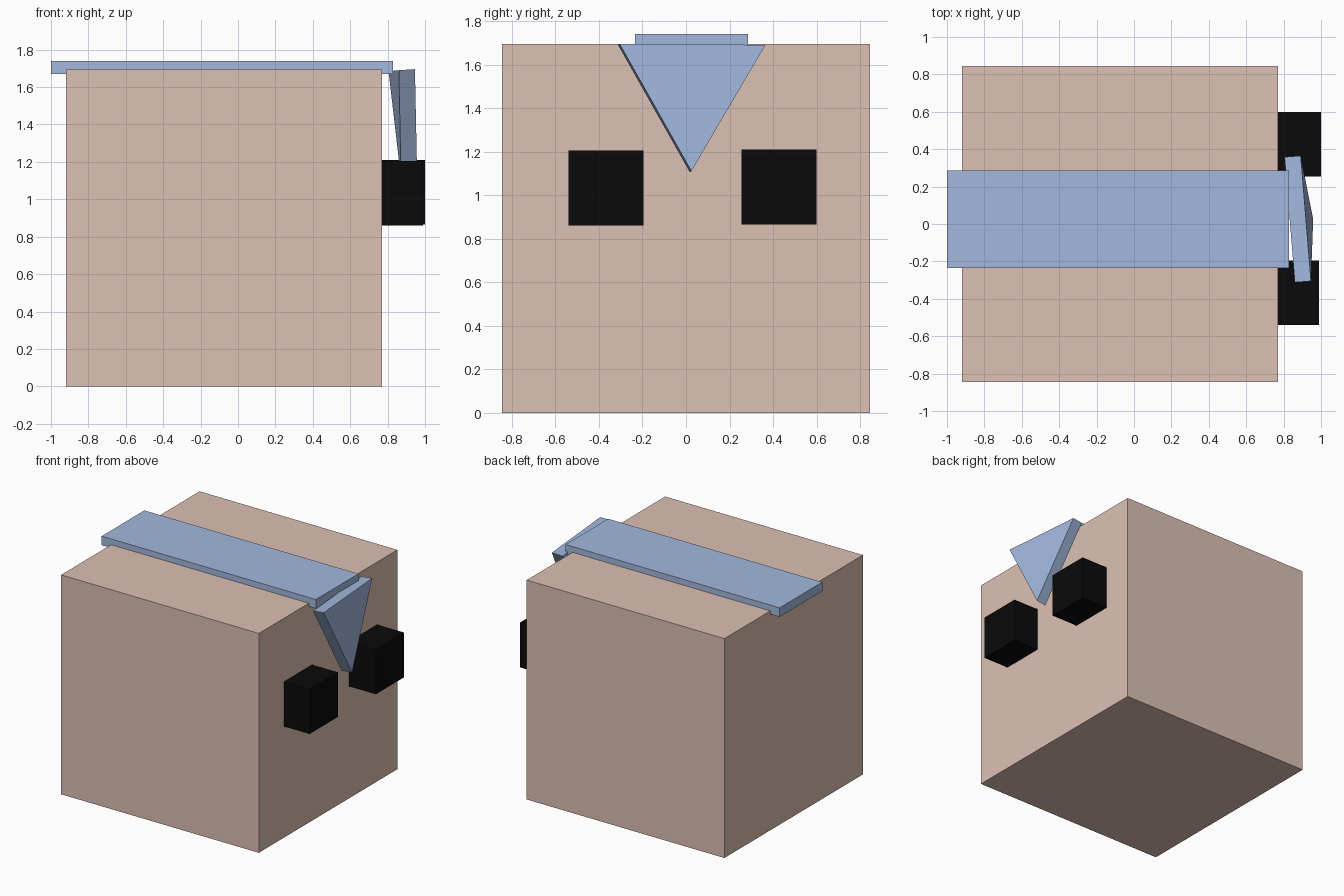
import bpy
from mathutils import Vector

if "Cube" in bpy.data.objects:
    bpy.data.objects.remove(bpy.data.objects["Cube"])


def material(name, rgb):
    m = bpy.data.materials.new(name)
    m.diffuse_color = (*rgb, 1)
    m.use_nodes = True
    m.node_tree.nodes["Principled BSDF"].inputs["Base Color"].default_value = m.diffuse_color
    return m


skin = material("skin", (0.72, 0.53, 0.45))
blue = material("blue", (0.36, 0.48, 0.73))
black = material("black", (0.003, 0.003, 0.003))


def box(name, lo, hi, mat):
    lo, hi = Vector(lo), Vector(hi)
    bpy.ops.mesh.primitive_cube_add(size=1, location=(lo + hi) / 2)
    ob = bpy.context.object
    ob.name = name
    ob.scale = hi - lo
    ob.data.materials.append(mat)
    return ob


def prism(name, profile, offset, mat):
    # Extrude a flat profile along an offset vector
    n = len(profile)
    inner = [Vector(p) for p in profile]
    verts = inner + [p + Vector(offset) for p in inner]
    faces = [tuple(range(n))[::-1], tuple(range(n, 2 * n))]
    faces += [(i, (i + 1) % n, (i + 1) % n + n, i + n) for i in range(n)]
    me = bpy.data.meshes.new(name)
    me.from_pydata(verts, [], faces)
    me.materials.append(mat)
    ob = bpy.data.objects.new(name, me)
    bpy.context.collection.objects.link(ob)
    return ob


# Head block
box("head", (-0.92, -0.845, 0), (0.77, 0.845, 1.695), skin)

# Flat strip over the top of the head
box("top_strip", (-1.0, -0.235, 1.67), (0.83, 0.285, 1.74), blue)

# Cube eyes, slightly uneven and half sunk into the face
for side, x, y, z in (("right", 0.99, -0.54, 0.86), ("left", 1.0, 0.255, 0.866)):
    box(side + "_eye", (x - 0.345, y, z), (x, y + 0.345, z + 0.345), black)

# Tilted triangular flap hanging in front of the face
prism("front_flap",
      [(0.86, -0.312, 1.69), (0.872, 0.018, 1.105), (0.805, 0.358, 1.685)][::-1],
      (0.086, 0.007, 0.006), blue)
bpy.data.objects["front_flap"].data.flip_normals()
import bmesh
# Consistent outward normals for the flap
me = bpy.data.objects["front_flap"].data
bm = bmesh.new()
bm.from_mesh(me)
bmesh.ops.recalc_face_normals(bm, faces=bm.faces)
bm.to_mesh(me)
bm.free()
